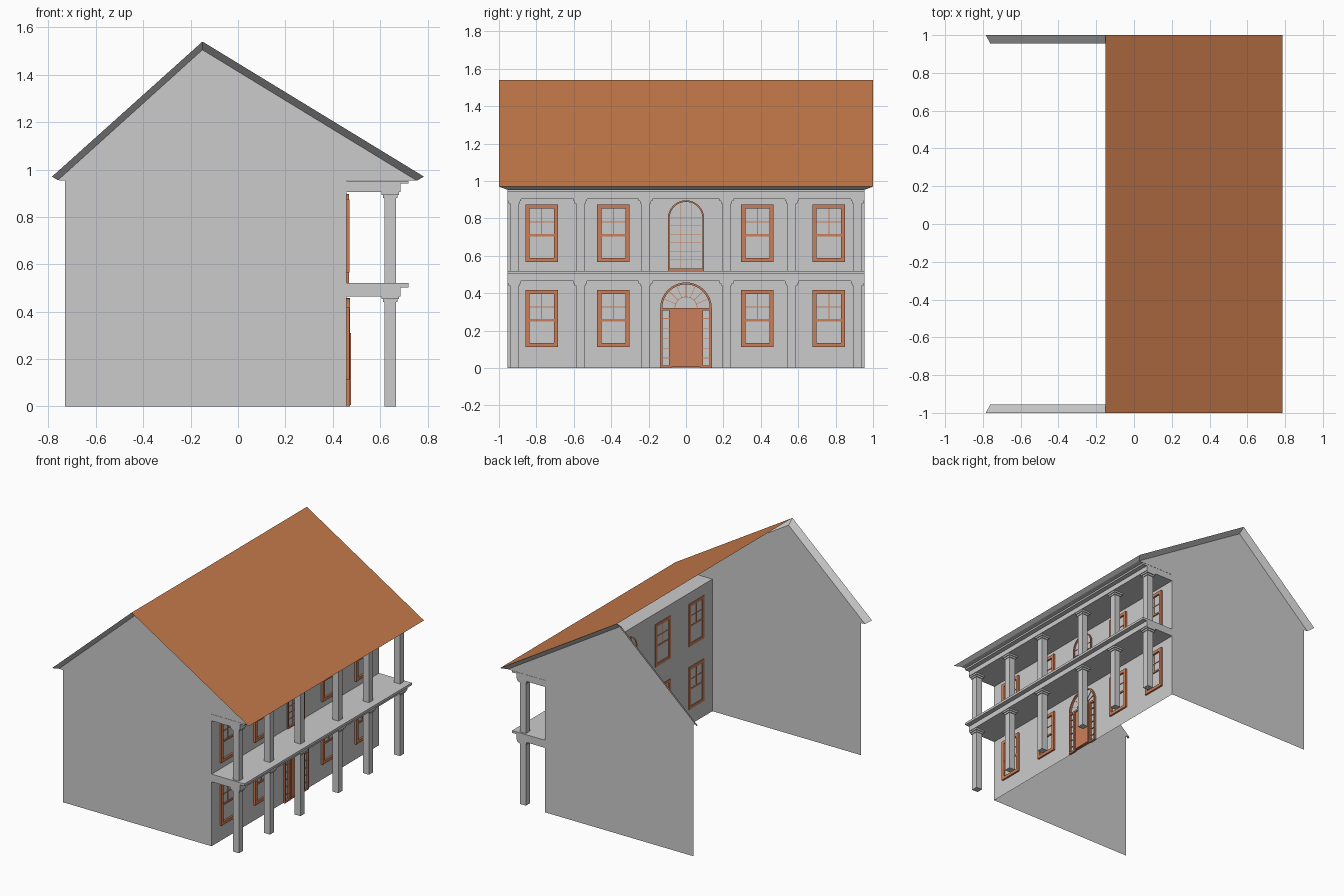
import bpy, bmesh
from math import sin, cos, pi
from mathutils import Matrix, Vector

if "Cube" in bpy.data.objects:
    bpy.data.objects.remove(bpy.data.objects["Cube"])


def material(name, rgb):
    m = bpy.data.materials.new(name)
    m.diffuse_color = (*rgb, 1)
    m.use_nodes = True
    m.node_tree.nodes["Principled BSDF"].inputs["Base Color"].default_value = m.diffuse_color
    return m


ROOF = material("roof_orange", (0.58, 0.20, 0.07))
TRIM = material("trim_orange", (0.60, 0.21, 0.10))


def finish(name, bm, mat=None):
    me = bpy.data.meshes.new(name)
    bm.to_mesh(me)
    bm.free()
    ob = bpy.data.objects.new(name, me)
    bpy.context.collection.objects.link(ob)
    if mat:
        me.materials.append(mat)
    return ob


def face(bm, pts):
    return bm.faces.new([bm.verts.new(p) for p in pts])


def box(bm, x0, x1, y0, y1, z0, z1, rot=None):
    m = Matrix.Translation(((x0 + x1) / 2, (y0 + y1) / 2, (z0 + z1) / 2))
    m = m @ Matrix.Diagonal((x1 - x0, y1 - y0, z1 - z0, 1))
    bmesh.ops.create_cube(bm, size=1, matrix=rot @ m if rot else m)


def rect_frame(bm, x0, x1, y0, y1, z0, z1, w):
    box(bm, x0, x1, y0, y0 + w, z0, z1)
    box(bm, x0, x1, y1 - w, y1, z0, z1)
    box(bm, x0, x1, y0 + w, y1 - w, z0, z0 + w)
    box(bm, x0, x1, y0 + w, y1 - w, z1 - w, z1)


def arch(bm, x0, x1, cz, ro, ri, n=16):
    # half ring swept around the x axis
    rows = []
    for i in range(n + 1):
        a = pi * i / n
        rows.append([bm.verts.new((x, r * cos(a), cz + r * sin(a)))
                     for x, r in ((x0, ri), (x1, ri), (x1, ro), (x0, ro))])
    for p, q in zip(rows, rows[1:]):
        for k in range(4):
            j = (k + 1) % 4
            bm.faces.new((p[k], p[j], q[j], q[k]))


W = 0.955    # half length of the house
XF = 0.458   # front wall plane

# End walls with gables
bm = bmesh.new()
outline = [(-.73, 0), (XF, 0), (XF, .953), (.755, .953), (-.15, 1.505),
           (-.76, .955), (-.73, .953)]
for y in (-W, W):
    face(bm, [(x, y, z) for x, z in outline])
finish("gable_walls", bm)

# Wall behind the porch
bm = bmesh.new()
face(bm, [(XF, -W, 0), (XF, W, 0), (XF, W, .953), (XF, -W, .953)])
finish("porch_wall", bm)

# Single roof slope
bm = bmesh.new()
face(bm, [(-.15, -1, 1.54), (.785, -1, .97), (.785, 1, .97), (-.15, 1, 1.54)])
finish("roof", bm, ROOF)

# Sloped boards under the roof edges
bm = bmesh.new()
outer = [(-.785, .97), (-.15, 1.54), (.785, .97)]
inner = [(-.76, .955), (-.15, 1.505), (.755, .953)]
for s in (-1, 1):
    for i in (0, 1):
        face(bm, [(outer[i][0], s, outer[i][1]), (outer[i + 1][0], s, outer[i + 1][1]),
                  (inner[i + 1][0], s * W, inner[i + 1][1]), (inner[i][0], s * W, inner[i][1])])
face(bm, [(.785, -1, .97), (.785, 1, .97), (.755, W, .953), (.755, -W, .953)])
face(bm, [(XF, -W, .953), (.755, -W, .953), (.755, W, .953), (XF, W, .953)])
finish("roof_edge_boards", bm)

# Porch floor and porch ceiling, each a slab with a projecting lip
for name, z0, z1, z2 in (("balcony_floor", .465, .503, .52),
                         ("porch_ceiling", .905, .94, .952)):
    bm = bmesh.new()
    prof = [(XF, z0), (.685, z0), (.685, z1), (.72, z1), (.72, z2), (XF, z2)]
    f = face(bm, [(x, -W, z) for x, z in prof])
    ext = bmesh.ops.extrude_face_region(bm, geom=[f], use_keep_orig=True)
    bmesh.ops.translate(bm, vec=(0, 2 * W, 0),
                        verts=[v for v in ext["geom"] if isinstance(v, bmesh.types.BMVert)])
    bmesh.ops.recalc_face_normals(bm, faces=bm.faces)
    finish(name, bm)

# Two storeys of six square columns with stepped capitals
XC = .643
for name, z0, z1 in (("lower_columns", 0, .465), ("upper_columns", .52, .905)):
    bm = bmesh.new()
    for y in (-.918, -.565, -.217, .217, .565, .918):
        for h, a, b in ((.024, z0, z1 - .025), (.030, z1 - .025, z1 - .012), (.037, z1 - .012, z1)):
            box(bm, XC - h, XC + h, y - h, y + h, a, b)
    finish(name, bm)

# Eight sash windows
for floor, z0, z1 in (("lower", .113, .418), ("upper", .566, .874)):
    bm = bmesh.new()
    for yc in (-.772, -.388, .382, .764):
        y0, y1 = yc - .087, yc + .087
        zm = (z0 + z1) / 2 - .01
        rect_frame(bm, .454, .471, y0, y1, z0, z1, .022)
        box(bm, .456, .466, y0 + .022, y1 - .022, zm - .006, zm + .006)
        box(bm, .456, .462, yc - .003, yc + .003, zm, z1 - .022)
        zq = (zm + z1 - .022) / 2
        box(bm, .456, .462, y0 + .022, y1 - .022, zq - .003, zq + .003)
    finish(floor + "_windows", bm, TRIM)

# Tall arched window above the door
bm = bmesh.new()
arch(bm, .454, .468, .80, .097, .088)
for s in (-1, 1):
    box(bm, .454, .468, s * .0925 - .0045, s * .0925 + .0045, .52, .80)
    box(bm, .456, .461, s * .03 - .001, s * .03 + .001, .53, .88)
box(bm, .454, .468, -.097, .097, .52, .532)
for i in range(6):
    z = .58 + i * .045
    box(bm, .456, .461, -.088, .088, z - .0015, z + .0015)
finish("arched_window", bm, TRIM)

# Door surround: side lights, lintel and fanlight
bm = bmesh.new()
for s in (-1, 1):
    y0, y1 = sorted((s * .078, s * .138))
    rect_frame(bm, .454, .472, y0, y1, 0, .32, .013)
    for i in range(1, 6):
        z = i * .053
        box(bm, .456, .464, y0 + .013, y1 - .013, z - .002, z + .002)
box(bm, .454, .472, -.078, .078, .308, .322)
arch(bm, .454, .472, .32, .138, .127)
arch(bm, .456, .463, .32, .062, .058)
for i in range(1, 8):
    rot = Matrix.Translation((0, 0, .32)) @ Matrix.Rotation(pi * i / 8, 4, 'X')
    box(bm, .456, .462, .06, .128, -.0015, .0015, rot)
finish("door_surround", bm, TRIM)

# Front door
bm = bmesh.new()
box(bm, .454, .468, -.078, .078, .005, .308)
rect_frame(bm, .466, .476, -.075, .075, .006, .31, .006)
finish("front_door", bm, TRIM)
